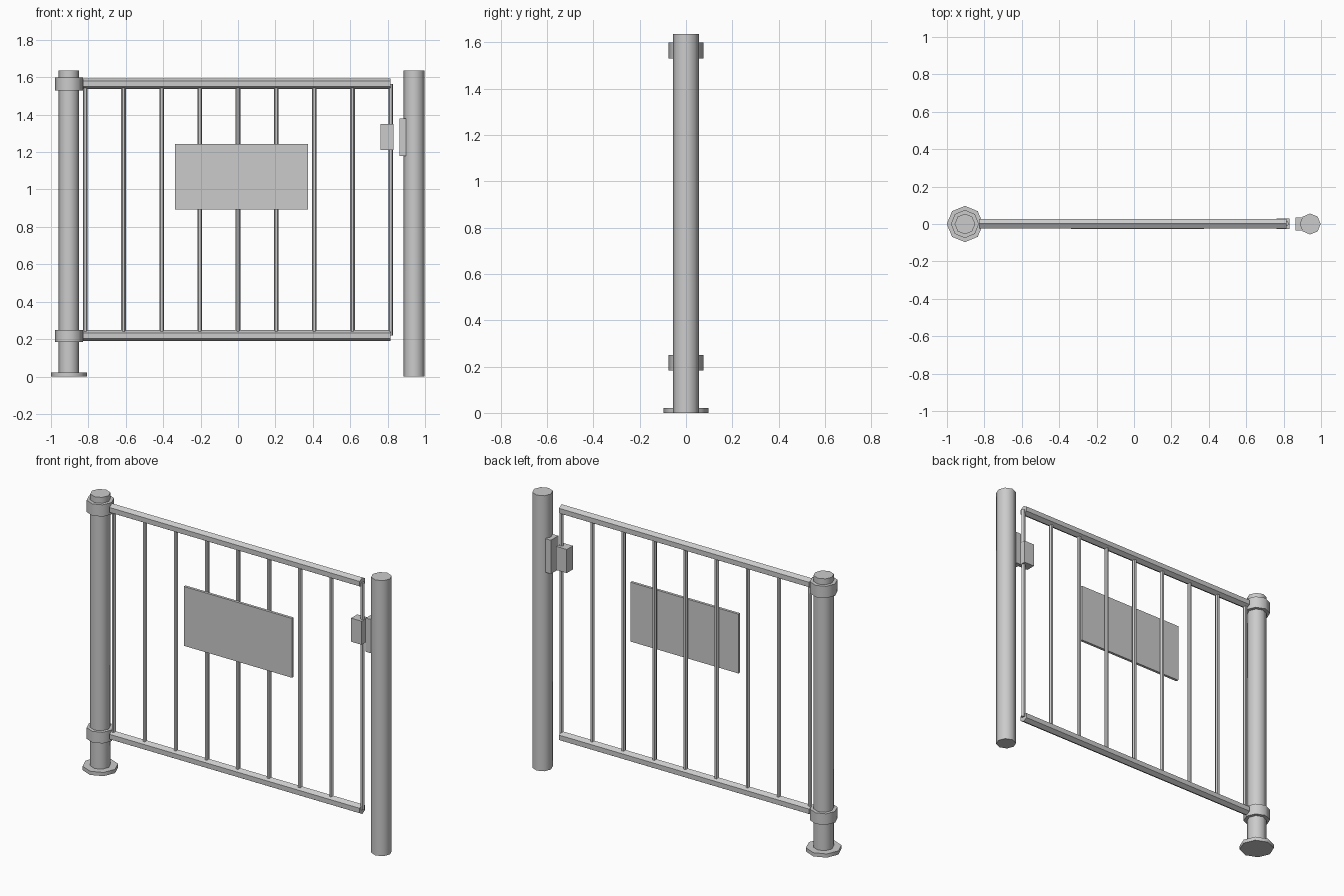
import bpy
import math
from mathutils import Matrix, Vector

cube = bpy.data.objects.get("Cube")
if cube:
    bpy.data.objects.remove(cube, do_unlink=True)

GREY = (0.6, 0.6, 0.6, 1.0)
metal = bpy.data.materials.new("light grey metal")
metal.use_nodes = True
metal.diffuse_color = GREY
metal.node_tree.nodes["Principled BSDF"].inputs["Base Color"].default_value = GREY


def finish(obj, name):
    obj.name = name
    obj.data.materials.append(metal)
    return obj


def tube(name, start, end, radius, sides, smooth=False):
    """Prism from start to end, with one corner turned to the side."""
    a, b = Vector(start), Vector(end)
    bpy.ops.mesh.primitive_cylinder_add(vertices=sides, radius=radius, depth=(b - a).length)
    obj = bpy.context.object
    obj.data.transform(Matrix.Rotation(math.pi / 2, 4, 'Z'))
    if abs(b.x - a.x) > 0.001:
        obj.data.transform(Matrix.Rotation(math.pi / 2, 4, 'Y'))
    obj.location = (a + b) / 2
    if smooth:
        bpy.ops.object.shade_smooth_by_angle(angle=math.radians(50))
    return finish(obj, name)


def box(name, low, high):
    a, b = Vector(low), Vector(high)
    bpy.ops.mesh.primitive_cube_add(size=1)
    obj = bpy.context.object
    obj.data.transform(Matrix.Diagonal((*(b - a), 1)))
    obj.location = (a + b) / 2
    return finish(obj, name)


def upright(name, x, z0, z1, radius):
    return tube(name, (x, 0, z0), (x, 0, z1), radius, 8, True)


# Posts, foot plate and hinge collars
HINGE_X, LATCH_X, TOP = -0.904, 0.942, 1.635
upright("hinge_post", HINGE_X, 0, TOP, 0.055)
upright("latch_post", LATCH_X, 0, TOP, 0.056)
upright("post_foot", HINGE_X, 0, 0.022, 0.097)
upright("lower_collar", HINGE_X, 0.184, 0.25, 0.075)
upright("upper_collar", HINGE_X, 1.53, 1.6, 0.075)

# Gate frame and bars
GATE_Y, LOW, HIGH = 0.002, 0.219, 1.565
for name, z in (("bottom_rail", LOW), ("top_rail", HIGH)):
    tube(name, (-0.828, GATE_Y, z), (0.815, GATE_Y, z), 0.029, 6)
for i in range(9):
    x = (i - 4) * 0.204
    tube(f"gate_bar_{i + 1}", (x, GATE_Y, LOW), (x, GATE_Y, HIGH), 0.0125, 6)

# Sign plate, latch and strike
box("sign_plate", (-0.336, -0.028, 0.892), (0.374, -0.012, 1.244))
box("latch_box", (0.762, -0.028, 1.21), (0.831, 0.03, 1.35))
box("strike_plate", (0.863, -0.035, 1.18), (0.898, 0.035, 1.38))
